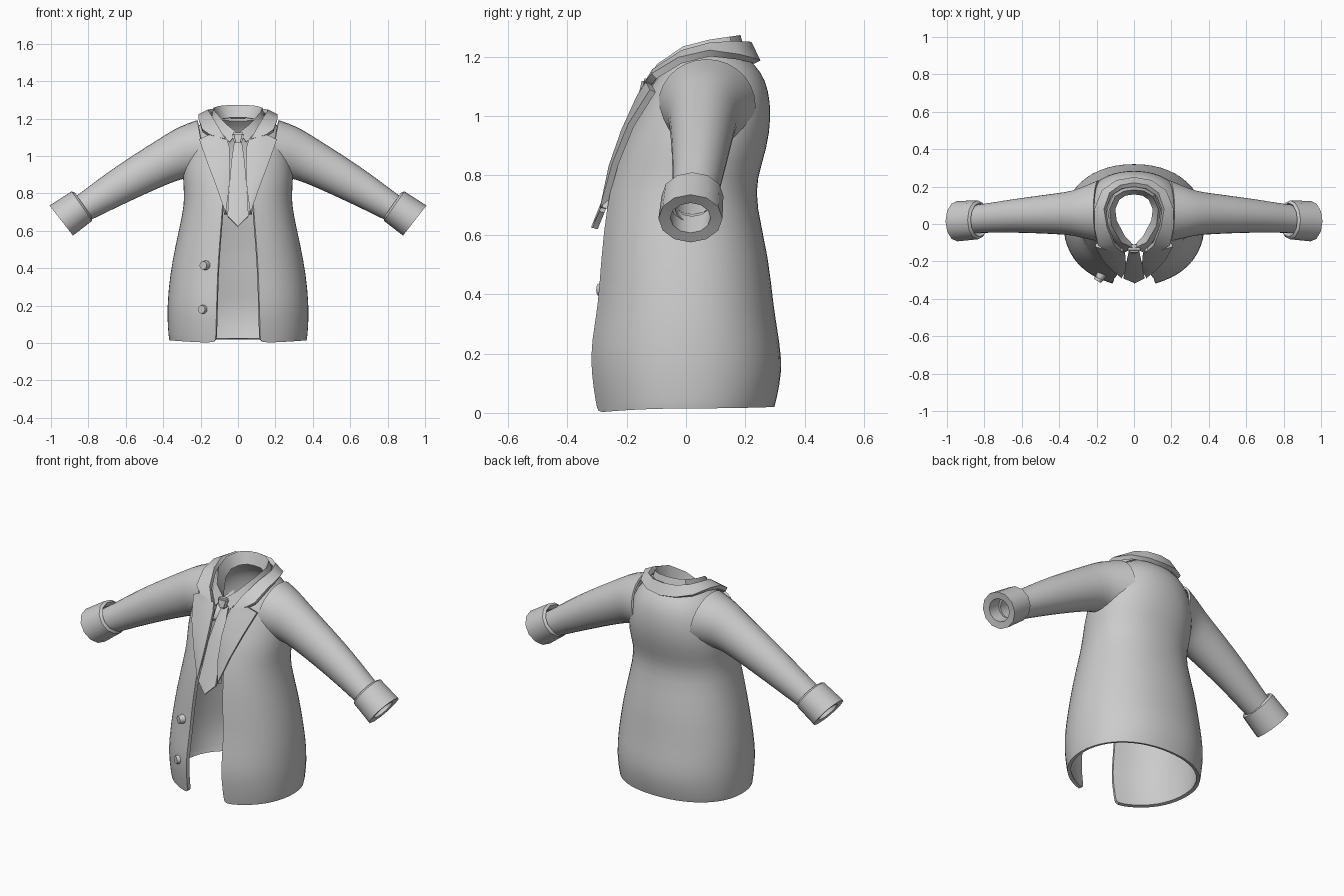
import bpy, bmesh, math
from mathutils import Vector

cloth = bpy.data.materials.new("grey cloth")
cloth.diffuse_color = (0.6, 0.6, 0.6, 1)


def strip(name, rows, closed=False, thick=0.0, mirror=False, subdiv=0, offset=-1, angle=35):
    """Skin a grid of point rows, then mirror, smooth and thicken it."""
    bm = bmesh.new()
    vs = [[bm.verts.new(p) for p in r] for r in rows]
    n = len(rows[0])
    for a, b in zip(vs, vs[1:]):
        for j in range(n if closed else n - 1):
            k = (j + 1) % n
            bm.faces.new((a[j], a[k], b[k], b[j]))
    return finish(name, bm, thick, mirror, subdiv, offset, angle)


def finish(name, bm, thick=0.0, mirror=False, subdiv=0, offset=-1, angle=35):
    me = bpy.data.meshes.new(name)
    bm.to_mesh(me)
    bm.free()
    ob = bpy.data.objects.new(name, me)
    bpy.context.collection.objects.link(ob)
    me.materials.append(cloth)
    if mirror:
        m = ob.modifiers.new("mirror", 'MIRROR')
        m.use_clip = True
        m.merge_threshold = 0.002
    if subdiv:
        ob.modifiers.new("smooth", 'SUBSURF').levels = subdiv
    if thick:
        s = ob.modifiers.new("thickness", 'SOLIDIFY')
        s.thickness = thick
        s.offset = offset
    bpy.ops.object.select_all(action='DESELECT')
    ob.select_set(True)
    bpy.context.view_layer.objects.active = ob
    bpy.ops.object.convert(target='MESH')
    bpy.ops.object.shade_smooth_by_angle(angle=math.radians(angle))
    return ob


def power(v, e):
    return math.copysign(abs(v) ** e, v)


# Coat body: rings open at the front
# front z, side z, back z, half width, front depth, back depth, half gap, centre y
body = [
    (0.00, 0.015, 0.02, 0.370, 0.310, 0.300, 0.120, 0),
    (0.03, 0.03, 0.04, 0.374, 0.315, 0.306, 0.119, 0),
    (0.14, 0.14, 0.14, 0.382, 0.332, 0.328, 0.116, 0),
    (0.24, 0.24, 0.24, 0.378, 0.330, 0.318, 0.113, 0),
    (0.36, 0.36, 0.36, 0.367, 0.306, 0.296, 0.110, 0),
    (0.52, 0.52, 0.52, 0.338, 0.296, 0.282, 0.100, 0),
    (0.70, 0.70, 0.70, 0.296, 0.275, 0.238, 0.085, 0),
    (0.79, 0.79, 0.79, 0.288, 0.252, 0.240, 0.080, 0.02),
    (0.89, 0.89, 0.89, 0.300, 0.222, 0.275, 0.072, 0.04),
    (0.98, 0.99, 1.00, 0.290, 0.180, 0.290, 0.065, 0.05),
    (1.04, 1.09, 1.09, 0.265, 0.150, 0.280, 0.060, 0.05),
    (1.08, 1.17, 1.15, 0.215, 0.132, 0.255, 0.058, 0.05),
    (1.10, 1.22, 1.20, 0.135, 0.115, 0.205, 0.055, 0.05),
]
rows = []
for zf, zs, zb, w, f, b, g, cy in body:
    a0 = math.asin((g / w) ** (1 / 0.92))
    row = []
    for i in range(25):
        a = a0 + (2 * math.pi - 2 * a0) * i / 24
        c = math.cos(a)
        depth, ze = (f + cy, zf) if c > 0 else (b - cy, zb)
        row.append((w * power(math.sin(a), 0.92), cy - depth * power(c, 0.92),
                    zs + (ze - zs) * c * c))
    rows.append(row)
strip("coat_body", rows, thick=0.02, subdiv=1)


def tube(name, rings, sides, thick=0.0, subdiv=0):
    """Rings are x, z, centre y, in-plane radius, y radius, axis angle below x."""
    out = []
    for x, z, cy, rv, ry, ang in rings:
        s, c = math.sin(math.radians(ang)), math.cos(math.radians(ang))
        out.append([(x + rv * math.sin(t) * s, cy + ry * math.cos(t), z + rv * math.sin(t) * c)
                    for t in (2 * math.pi * i / sides for i in range(sides))])
    return strip(name, out, True, thick, True, subdiv)


# Sleeves
tube("sleeves", [
    (0.19, 1.035, 0.070, 0.165, 0.170, 10),
    (0.27, 1.020, 0.062, 0.150, 0.142, 18),
    (0.33, 1.000, 0.058, 0.132, 0.122, 25),
    (0.41, 0.962, 0.055, 0.120, 0.113, 30),
    (0.575, 0.873, 0.048, 0.106, 0.098, 33),
    (0.72, 0.787, 0.038, 0.090, 0.086, 34),
    (0.80, 0.737, 0.030, 0.080, 0.080, 34),
    (0.88, 0.690, 0.025, 0.072, 0.076, 34)], 14, 0.012, 1)

# Turned cuffs: outer wall, flat end face, inner wall
tube("cuffs", [
    (0.850, 0.722, 0.022, 0.066, 0.070, 35),
    (0.826, 0.738, 0.022, 0.082, 0.090, 35),
    (0.835, 0.732, 0.022, 0.096, 0.104, 35),
    (0.945, 0.655, 0.015, 0.102, 0.108, 38),
    (0.942, 0.657, 0.015, 0.064, 0.068, 38),
    (0.860, 0.715, 0.020, 0.064, 0.068, 35)], 12)

# Lapels: outer edge against the fold edge
lapel = [
    [(0.155, -0.125, 1.110), (0.105, -0.135, 1.100), (0.060, -0.135, 1.085)],
    [(0.205, -0.112, 1.085), (0.110, -0.158, 1.060), (0.048, -0.158, 1.045)],
    [(0.165, -0.185, 0.970), (0.105, -0.208, 0.950), (0.044, -0.205, 0.940)],
    [(0.115, -0.238, 0.840), (0.085, -0.250, 0.830), (0.050, -0.248, 0.820)],
    [(0.062, -0.280, 0.690), (0.066, -0.278, 0.690), (0.072, -0.272, 0.690)],
]
strip("lapels", lapel, thick=0.022, mirror=True, offset=0)

# Coat collar: lies flat round the neck, outer edge then inner edge
outer = [(0.150, -0.130, 1.108), (0.190, -0.108, 1.135), (0.208, -0.020, 1.188), (0.207, 0.080, 1.212),
         (0.165, 0.175, 1.200), (0.090, 0.225, 1.188), (0, 0.240, 1.182)]
inner = [(0.068, -0.140, 1.085), (0.105, -0.105, 1.150), (0.142, -0.010, 1.212), (0.155, 0.080, 1.238),
         (0.125, 0.160, 1.245), (0.070, 0.198, 1.245), (0, 0.210, 1.245)]
strip("coat_collar", [outer, inner], thick=0.024, mirror=True, offset=0)

# Shirt collar: fall, folded top edge, stand
fall = [(0.045, -0.150, 1.075), (0.095, -0.105, 1.130), (0.135, -0.010, 1.195), (0.142, 0.080, 1.215),
        (0.112, 0.158, 1.220), (0.060, 0.190, 1.220), (0, 0.200, 1.220)]
top = [(0.006, -0.128, 1.125), (0.068, -0.098, 1.175), (0.120, -0.010, 1.235), (0.130, 0.080, 1.258),
       (0.100, 0.148, 1.268), (0.054, 0.176, 1.272), (0, 0.183, 1.274)]
stand = [(0.004, -0.112, 1.085), (0.050, -0.062, 1.110), (0.093, 0.020, 1.165), (0.100, 0.080, 1.190),
         (0.078, 0.130, 1.200), (0.045, 0.152, 1.205), (0, 0.158, 1.205)]
strip("shirt_collar", [fall, top, stand], thick=0.008, mirror=True)

# Necktie blade with a pointed tip
blade = [(1.075, -0.125, 0.020), (1.00, -0.170, 0.032), (0.90, -0.222, 0.042),
         (0.77, -0.262, 0.052), (0.68, -0.298, 0.056), (0.625, -0.320, 0.002)]
strip("tie_blade", [[(w * s, y + 0.006 * abs(s), z) for s in (-1, 0, 1)]
                    for z, y, w in reversed(blade)], thick=0.018, angle=20)

# Necktie knot: tapered block
bm = bmesh.new()
bmesh.ops.create_cube(bm, size=1)
for v in bm.verts:
    up = v.co.z > 0
    v.co = Vector((v.co.x * (0.068 if up else 0.040), -0.128 + v.co.y * 0.040 + (0 if up else -0.012),
                   1.098 + v.co.z * 0.056))
bmesh.ops.bevel(bm, geom=bm.edges[:], offset=0.008, segments=2, affect='EDGES')
finish("tie_knot", bm)

# Buttons on one front panel
for i, (x, y, z) in enumerate([(-0.178, -0.277, 0.415), (-0.187, -0.290, 0.180)]):
    bm = bmesh.new()
    bmesh.ops.create_cone(bm, cap_ends=True, segments=12, radius1=0.027, radius2=0.022, depth=0.034)
    for v in bm.verts:
        p = Vector((v.co.x, -v.co.z, v.co.y))
        p.rotate(Vector((0, -1, 0)).rotation_difference(Vector((-0.5, -0.86, 0))))
        v.co = p + Vector((x, y, z))
    finish(f"button_{i + 1}", bm)
